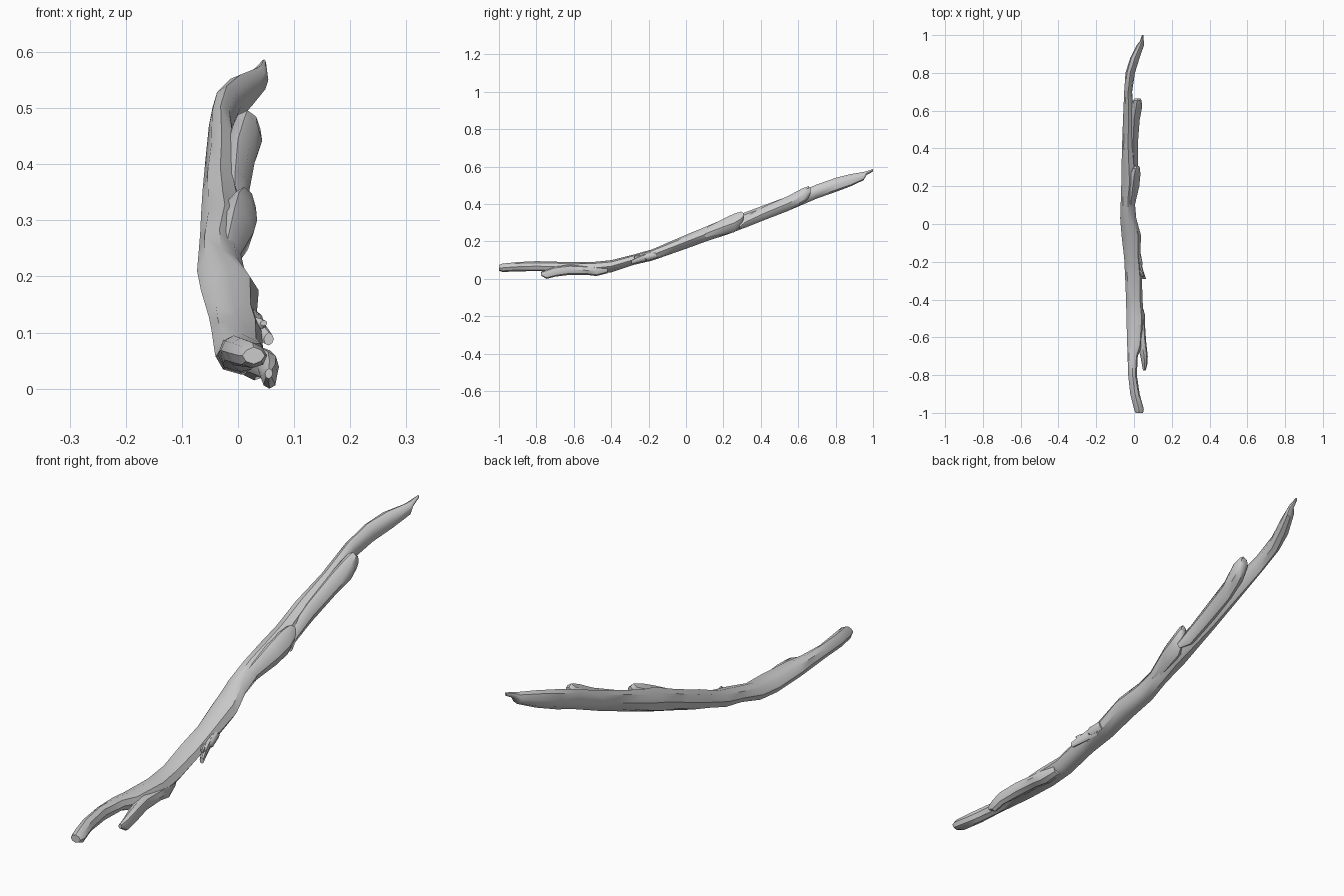
import bpy, bmesh, math, random

random.seed(4)
SIDES = 8


def loft(name, sections, rough=0.05):
    """Skin irregular rings given as (y, x_left, x_right, z_bottom, z_top)."""
    bm = bmesh.new()
    rings = []
    for y, xl, xr, zb, zt in sections:
        ring = []
        for i in range(SIDES):
            a = 2 * math.pi * i / SIDES
            # cardinal points keep the silhouette, diagonals are knobbly
            k = 1.0 if i % 2 == 0 else 1.0 + random.uniform(-2, 1.5) * rough
            x = (xl + xr) / 2 + (xr - xl) / 2 * k * math.cos(a)
            z = (zb + zt) / 2 + (zt - zb) / 2 * k * math.sin(a)
            ring.append(bm.verts.new((x, y, z)))
        rings.append(ring)
    for r, s in zip(rings, rings[1:]):
        for i in range(SIDES):
            j = (i + 1) % SIDES
            bm.faces.new((r[i], r[j], s[j], s[i]))
    bm.faces.new(rings[0])
    bm.faces.new(rings[-1])
    bmesh.ops.recalc_face_normals(bm, faces=bm.faces[:])
    me = bpy.data.meshes.new(name)
    bm.to_mesh(me)
    bm.free()
    ob = bpy.data.objects.new(name, me)
    bpy.context.collection.objects.link(ob)
    bpy.ops.object.select_all(action='DESELECT')
    ob.select_set(True)
    bpy.context.view_layer.objects.active = ob
    bpy.ops.object.shade_smooth_by_angle(angle=math.radians(40))
    return ob


# Long curved main limb
loft("main_branch", [
    (-1.0, .008, .048, .044, .074),
    (-.98, 0, .052, .037, .082),
    (-.9, -.02, .03, .04, .09),
    (-.8, -.031, .015, .042, .095),
    (-.7, -.034, .02, .038, .092),
    (-.64, -.036, .045, .03, .09),
    (-.5, -.04, .052, .025, .09),
    (-.4, -.042, .045, .035, .10),
    (-.28, -.047, .042, .075, .13),
    (-.18, -.052, .033, .098, .158),
    (-.06, -.066, .037, .14, .21),
    (.03, -.073, .012, .172, .248),
    (.12, -.07, .004, .205, .285),
    (.22, -.067, .02, .237, .328),
    (.3, -.066, .012, .268, .35),
    (.42, -.063, 0, .315, .395),
    (.56, -.058, 0, .37, .447),
    (.7, -.052, -.01, .43, .505),
    (.8, -.045, .005, .465, .54),
    (.88, -.02, .03, .495, .56),
    (.95, .016, .054, .528, .572),
    (.965, .03, .052, .555, .576),
    (1.0, .042, .05, .574, .587),
])

# Broken-off branches hugging the right side
loft("upper_stub", [
    (.285, .004, .027, .265, .29),
    (.32, -.03, .02, .275, .335),
    (.42, -.03, .02, .315, .388),
    (.55, -.03, .03, .365, .445),
    (.62, -.02, .043, .40, .483),
    (.655, -.006, .04, .43, .496),
    (.665, .004, .034, .455, .485),
])
loft("middle_stub", [
    (.08, -.04, 0, .205, .26),
    (.2, -.04, .028, .235, .322),
    (.26, -.03, .034, .25, .35),
    (.295, -.01, .032, .285, .36),
    (.307, .006, .026, .32, .352),
])
loft("lower_fork", [
    (-.42, 0, .04, .03, .08),
    (-.48, 0, .058, .015, .07),
    (-.53, .005, .058, .022, .07),
    (-.62, .015, .064, .022, .075),
    (-.7, .034, .073, .012, .066),
    (-.745, .042, .07, 0, .05),
    (-.775, .048, .062, .018, .036),
])

# Small splintered twigs
loft("twig_long", [
    (-.19, .0, .035, .10, .145),
    (-.25, .025, .05, .088, .122),
    (-.292, .046, .064, .077, .1),
])
loft("twig_short", [
    (-.24, .01, .035, .09, .13),
    (-.265, .03, .05, .1, .125),
    (-.278, .04, .052, .112, .122),
])
loft("splinter_up", [
    (-.16, .01, .036, .11, .145),
    (-.21, .025, .046, .1, .135),
    (-.225, .034, .042, .11, .125),
])
